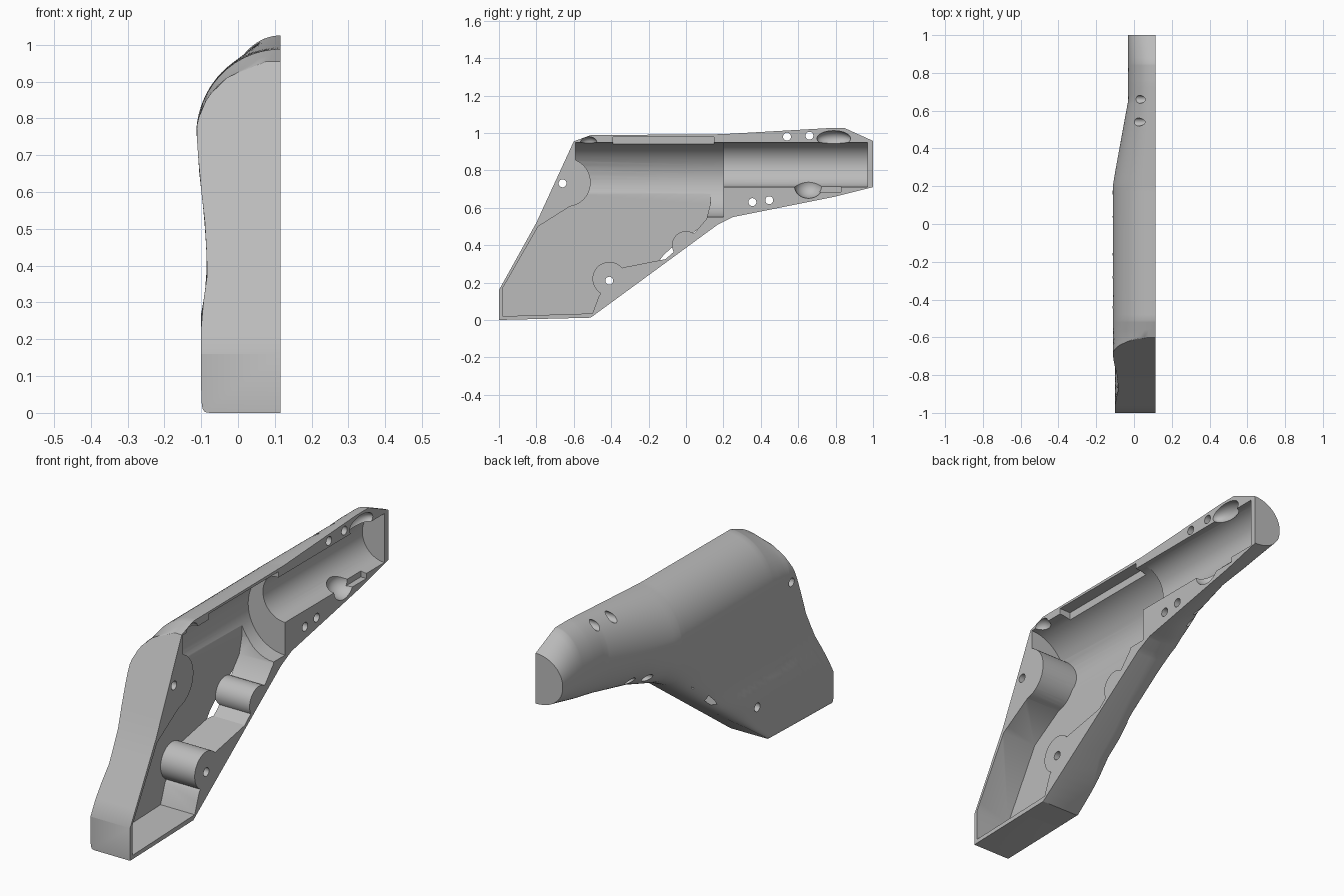
import bpy, bmesh, math
from mathutils import Matrix

if "Cube" in bpy.data.objects:
    bpy.data.objects.remove(bpy.data.objects["Cube"])

OPEN = 0.115  # flat open side of the half shell

grey = bpy.data.materials.new("plain grey")
grey.use_nodes = True
grey.diffuse_color = (0.5, 0.5, 0.5, 1)
grey.node_tree.nodes["Principled BSDF"].inputs["Base Color"].default_value = grey.diffuse_color


def lerp(table, v):
    """Piecewise linear lookup in a list of (position, value) pairs."""
    for (a, p), (b, q) in zip(table, table[1:]):
        if v <= b:
            return p + (q - p) * max(0, v - a) / (b - a)
    return table[-1][1]


def finish(name, bm):
    bmesh.ops.recalc_face_normals(bm, faces=bm.faces)
    mesh = bpy.data.meshes.new(name)
    bm.to_mesh(mesh)
    bm.free()
    mesh.materials.append(grey)
    ob = bpy.data.objects.new(name, mesh)
    bpy.context.collection.objects.link(ob)
    return ob


def cylinder(name, r, depth, axis, centre):
    bm = bmesh.new()
    turn = Matrix.Rotation(math.pi / 2, 4, "Y" if axis == "X" else "X")
    bmesh.ops.create_cone(bm, cap_ends=True, segments=48, radius1=r, radius2=r,
                          depth=depth, matrix=Matrix.Translation(centre) @ turn)
    return finish(name, bm)


def ball(name, centre, size):
    bm = bmesh.new()
    bmesh.ops.create_uvsphere(bm, u_segments=32, v_segments=16, radius=1,
                              matrix=Matrix.Translation(centre) @ Matrix.Diagonal((*size, 1)))
    return finish(name, bm)


def prism(name, outline, x0, x1):
    """Side outline (y, z) extruded along x."""
    bm = bmesh.new()
    face = bm.faces.new([bm.verts.new((x0, y, z)) for y, z in outline])
    new = bmesh.ops.extrude_face_region(bm, geom=[face])["geom"]
    bmesh.ops.translate(bm, vec=(x1 - x0, 0, 0),
                        verts=[v for v in new if isinstance(v, bmesh.types.BMVert)])
    return finish(name, bm)


def subtract(target, cutters):
    for c in cutters:
        c.hide_render = True
        mod = target.modifiers.new("cut", "BOOLEAN")
        mod.operation, mod.solver, mod.object = "DIFFERENCE", "EXACT", c
        bpy.context.view_layer.objects.active = target
        bpy.ops.object.modifier_apply(modifier=mod.name)
    for c in cutters:
        bpy.data.objects.remove(c)


# Side outline and section shape along the length
top = [(-1, .16), (-.8, .52), (-.6, .955), (-.51, .988), (.19, .993),
       (.75, 1.025), (.85, 1.025), (1, .957)]
bottom = [(-1, 0), (-.51, .012), (.17, .51), (.25, .55), (.65, .63), (.8, .66), (1, .71)]
crown = [(-.6, .957)] + top[3:]
middle = [(.2, .75), (.65, .83)]
width = [(0, .215), (.27, .215), (.36, .198), (.5, .203), (.65, .22), (.78, .229)]
taper = [(.2, 1), (.65, .64)]
squareness = [(-.51, 40), (-.3, 9), (.1, 5), (.4, 2.2)]


def skin_width(y, z):
    c = lerp(middle, y)
    w = lerp(width, z) * lerp(taper, y)
    if z > c:
        u, p = (z - c) / (lerp(crown, y) - c), 2
    else:
        u, p = (c - z) / (c - lerp(bottom, y)), lerp(squareness, y)
    return max(.008, w * max(0, 1 - u ** p) ** (1 / p))


# Outer body, lofted front to back
stations = sorted({round(-1 + i * .04, 2) for i in range(51)}
                  | {y for y, _ in top + bottom} | {-.62, -.65, -.67, -.7})
N = 40
bm = bmesh.new()
rings = []
for y in stations:
    lo, hi = lerp(bottom, y), lerp(top, y)
    zs = [lo + (hi - lo) * (1 - math.cos(math.pi * i / N)) / 2 for i in range(N + 1)]
    pts = [(OPEN, lo)] + [(OPEN - skin_width(y, z), z) for z in zs] + [(OPEN, hi)]
    rings.append([bm.verts.new((x, y, z)) for x, z in pts])
for a, b in zip(rings, rings[1:]):
    for i in range(len(a)):
        j = (i + 1) % len(a)
        bm.faces.new((a[i], a[j], b[j], b[i]))
bm.faces.new(rings[0])
bm.faces.new(rings[-1])
body = finish("half_shell_body", bm)

# Hollow grip, leaving two screw posts standing
grip = prism("grip_cavity", [(-.98, .02), (-.5, .035), (-.465, .13), (-.34, .28), (-.11, .325),
                             (-.07, .36), (.05, .47), (.11, .54), (.13, .62), (.13, .7),
                             (-.59, .7), (-.6, .62), (-.79, .5), (-.98, .17)], -.07, .2)
subtract(grip, [cylinder("lower_post", .09, 1, "X", (0, -.41, .22)),
                cylinder("middle_post", .075, 1, "X", (0, 0, .4)),
                cylinder("front_post", .13, 1, "X", (0, -.64, .735))])

# Wide barrel bore, leaving the front screw post
bore = cylinder("wide_bore", .2, .79, "Y", (OPEN, -.195, .75))
subtract(bore, [cylinder("front_post", .13, 1, "X", (0, -.64, .735))])

# Narrow rear bore, top slot, small ledge and rounded pockets
cutters = [grip, bore,
           cylinder("rear_bore", .12, .79, "Y", (OPEN, .575, .83)),
           prism("top_slot", [(-.39, .9), (.15, .9), (.15, .978), (-.39, .978)], .055, .2),
           prism("rear_ledge", [(.6, .685), (.83, .685), (.83, .75), (.6, .75)], .085, .2),
           ball("rear_top_pocket", (OPEN, .79, .97), (.05, .09, .042)),
           ball("rear_low_pocket", (OPEN, .655, .715), (.08, .075, .065)),
           ball("front_top_pocket", (OPEN, -.52, .945), (.04, .045, .035))]
# Screw holes right through the shell
for y, z in [(-.66, .73), (-.41, .21), (.355, .63), (.445, .64), (.54, .98), (.66, .985)]:
    cutters.append(cylinder("screw_hole", .021, 1, "X", (0, y, z)))
subtract(body, cutters)

bpy.ops.object.select_all(action="DESELECT")
body.select_set(True)
bpy.context.view_layer.objects.active = body
bpy.ops.object.shade_smooth_by_angle(angle=math.radians(30))
